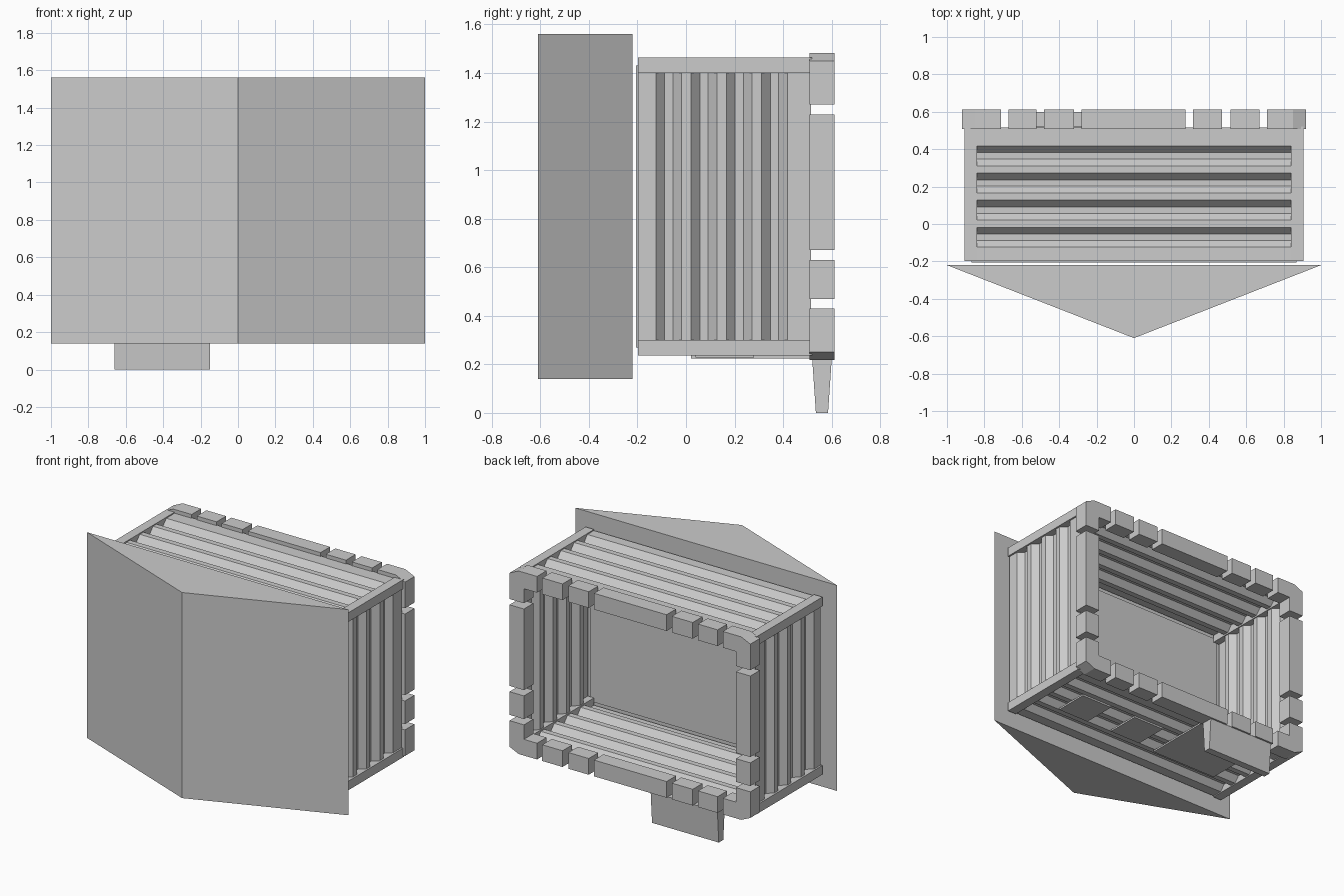
import bpy, bmesh

if "Cube" in bpy.data.objects:
    bpy.data.objects.remove(bpy.data.objects["Cube"])

def make(name, verts, faces):
    me = bpy.data.meshes.new(name)
    me.from_pydata(verts, [], faces)
    bm = bmesh.new()
    bm.from_mesh(me)
    bmesh.ops.recalc_face_normals(bm, faces=bm.faces)
    bm.to_mesh(me)
    bm.free()
    ob = bpy.data.objects.new(name, me)
    bpy.context.collection.objects.link(ob)
    return ob

def extrude(name, profile, place, a, b):
    """Extrude a closed 2D profile from a to b; place(p, q, t) gives the 3D point."""
    n = len(profile)
    verts = [place(p, q, t) for t in (a, b) for p, q in profile]
    faces = [tuple(range(n)), tuple(range(2 * n - 1, n - 1, -1))]
    faces += [(i, (i + 1) % n, (i + 1) % n + n, i + n) for i in range(n)]
    return make(name, verts, faces)

def box(name, x0, x1, y0, y1, z0, z1):
    return extrude(name, [(x0, y0), (x1, y0), (x1, y1), (x0, y1)],
                   lambda p, q, t: (p, q, t), z0, z1)

MID = 0.85  # mid height of the crate

# wedge-shaped front
extrude("front_wedge", [(-1, -0.22), (0, -0.61), (1, -0.22)],
        lambda p, q, t: (p, q, t), 0.14, 1.56)
box("front_panel", -0.87, 0.87, -0.205, -0.195, 0.27, 1.43)

# corner beams running front to back
for sx in (-1, 1):
    for sz in (-1, 1):
        xs = sorted((sx * 0.84, sx * 0.905))
        zs = sorted((MID + sz * 0.55, MID + sz * 0.613))
        box("corner_beam", *xs, -0.197, 0.52, *zs)

# corrugated wall profile: (y, inward depth)
wave, y, depth = [(-0.195, 0), (-0.125, 0)], -0.125, 0
while y < 0.44:
    depth = 0.04 - depth
    wave += [(y + 0.036, depth), (y + 0.0725, depth)]
    y += 0.0725
wave[-1] = (0.515, depth)

def sheet(name, place, a, b):
    n = len(wave)
    verts = [place(p, q, t) for t in (a, b) for p, q in wave]
    ob = make(name, verts, [(i, i + 1, i + 1 + n, i + n) for i in range(n - 1)])
    m = ob.modifiers.new("thickness", 'SOLIDIFY')
    m.thickness = 0.006
    m.offset = 0

for s, side in ((-1, "left"), (1, "right")):
    sheet(side + "_wall", lambda p, q, t, s=s: (s * (0.89 - q), p, t), 0.30, 1.40)
for s, side in ((-1, "floor"), (1, "roof")):
    sheet(side + "_wall", lambda p, q, t, s=s: (t, p, MID + s * (0.603 - q)), -0.85, 0.85)

# segmented rim around the open back
Y0, Y1 = 0.508, 0.612
for s in (-1, 1):
    zs = sorted((MID + s * 0.52, MID + s * 0.632))
    for x0, x1 in ((-0.67, -0.52), (-0.48, -0.32), (-0.28, 0.275), (0.315, 0.47), (0.515, 0.67)):
        box("rim_block", x0, x1, Y0, Y1, *zs)
    xs = sorted((s * 0.81, s * 0.92))
    for z0, z1 in ((0.47, 0.63), (0.67, 1.23)):
        box("rim_side_block", *xs, Y0, Y1, z0, z1)

# L-shaped rim corners with a chamfered outer edge
ell = [(0.71, 0.632), (0.85, 0.632), (0.92, 0.60), (0.92, 0.42),
       (0.81, 0.42), (0.81, 0.52), (0.71, 0.52)]
for sx in (-1, 1):
    for sz in (-1, 1):
        extrude("rim_corner", ell,
                lambda p, q, t, sx=sx, sz=sz: (sx * p, t, MID + sz * q), Y0, Y1)

# tapered foot under the rim
extrude("foot", [(0.52, 0.22), (0.60, 0.22), (0.585, 0.0), (0.535, 0.0)],
        lambda p, q, t: (t, p, q), -0.66, -0.15)

# flat plates under the floor
box("foot_plate", -0.66, -0.15, 0.02, 0.52, 0.224, 0.236)
for cx in (0.11, 0.55):
    box("floor_plate", cx - 0.12, cx + 0.12, 0.04, 0.28, 0.228, 0.24)
